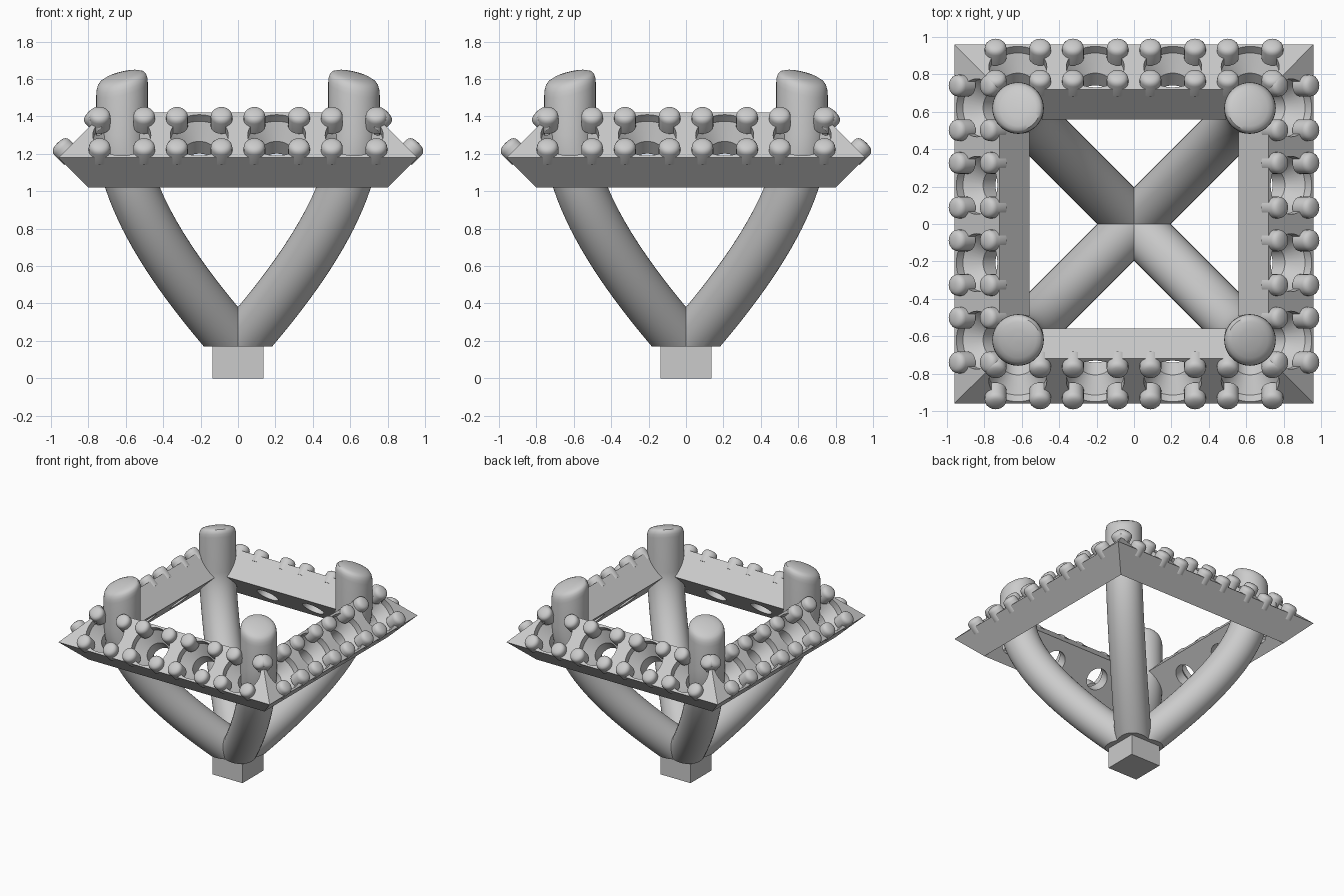
import bpy, bmesh
from math import sin, cos, pi, sqrt, radians
from mathutils import Matrix, Vector
from mathutils.geometry import interpolate_bezier

if "Cube" in bpy.data.objects:
    bpy.data.objects.remove(bpy.data.objects["Cube"])


def finish(name, bm, smooth=True):
    bmesh.ops.recalc_face_normals(bm, faces=bm.faces)
    me = bpy.data.meshes.new(name)
    bm.to_mesh(me)
    bm.free()
    ob = bpy.data.objects.new(name, me)
    bpy.context.collection.objects.link(ob)
    if smooth:
        smooth_by_angle(ob)
    return ob


def smooth_by_angle(ob):
    bpy.ops.object.select_all(action='DESELECT')
    bpy.context.view_layer.objects.active = ob
    ob.select_set(True)
    bpy.ops.object.shade_smooth_by_angle(angle=radians(35))


def skin(bm, rings, closed=False):
    """Bridge rings of points; cap the ends unless closed."""
    vs = [[bm.verts.new(p) for p in r] for r in rings]
    n = len(vs[0])
    pairs = list(zip(vs, vs[1:])) + ([(vs[-1], vs[0])] if closed else [])
    for a, b in pairs:
        for i in range(n):
            bm.faces.new((a[i], a[(i + 1) % n], b[(i + 1) % n], b[i]))
    if not closed:
        bm.faces.new(vs[0][::-1])
        bm.faces.new(vs[-1])


def lathe(bm, profile, mat, n):
    skin(bm, [[mat @ Vector((r * cos(2 * pi * i / n), r * sin(2 * pi * i / n), z))
               for i in range(n)] for r, z in profile])


def side_matrix(k, x):
    """Frame on the sloping outer face of side k, local z pointing outward."""
    return (Matrix.Rotation(k * pi / 2, 4, 'Z') @ Matrix.Translation((x, -0.84, 1.30))
            @ Matrix.Rotation(pi / 4, 4, 'X'))


SEATS = (-0.621, -0.207, 0.207, 0.621)

# Square frame with a tilted rectangular section
bm = bmesh.new()
section = [(0.80, 1.02), (0.96, 1.18), (0.72, 1.42), (0.56, 1.26)]
skin(bm, [[(sx * d, sy * d, z) for d, z in section]
          for sx, sy in ((1, 1), (-1, 1), (-1, -1), (1, -1))], closed=True)
frame = finish("square_frame", bm, smooth=False)

# Stepped seats drilled through every side
seat = [(0.155, 0.06), (0.155, -0.05), (0.088, -0.135), (0.085, -0.32)]
cutters = []
for k in range(4):
    bm = bmesh.new()
    for x in SEATS:
        lathe(bm, seat, side_matrix(k, x), 40)
    cut = finish("seat_cutter", bm, smooth=False)
    cut.hide_render = True
    cutters.append(cut)
    mod = frame.modifiers.new("seats", 'BOOLEAN')
    mod.operation, mod.solver, mod.object = 'DIFFERENCE', 'EXACT', cut
bpy.ops.object.select_all(action='DESELECT')
bpy.context.view_layer.objects.active = frame
frame.select_set(True)
bpy.ops.object.convert(target='MESH')
for cut in cutters:
    bpy.data.objects.remove(cut)
smooth_by_angle(frame)

# Four rounded beads around each seat
bead = [(0.058, -0.05), (0.058, 0.024), (0.055, 0.037), (0.048, 0.047),
        (0.037, 0.054), (0.02, 0.058), (0.006, 0.059)]
for k, side in enumerate(("front", "right", "back", "left")):
    bm = bmesh.new()
    for x in SEATS:
        for dx in (-0.119, 0.119):
            for dy in (-0.118, 0.118):
                lathe(bm, bead, side_matrix(k, x) @ Matrix.Translation((dx, dy, 0)), 24)
    finish(side + "_beads", bm)

# Curved corner prongs with slanted rounded tips
R, N = 0.138, 40
pts = interpolate_bezier(Vector((0, 0.17, 0)), Vector((0.31, 0.52, 0)),
                         Vector((0.62, 0.95, 0)), Vector((0.62, 1.30, 0)), 24)
path = [Vector((p.x * sqrt(2), p.y)) for p in pts]
path.insert(0, path[0] - (path[1] - path[0]).normalized() * 0.35)
top = path[-1].x
rings = []
for i, p in enumerate(path):
    t = (path[min(i + 1, len(path) - 1)] - path[max(i - 1, 0)]).normalized()
    if i == len(path) - 1:
        t = Vector((0, 1))
    rings.append([(p.x + R * cos(a) * t.y, R * sin(a), p.y - R * cos(a) * t.x)
                  for a in (2 * pi * j / N for j in range(N))])
tip = [(1, 1.545), (0.985, 1.572), (0.94, 1.594), (0.86, 1.608),
       (0.7, 1.618), (0.4, 1.626), (0.05, 1.628)]
for f, z in tip:
    rings.append([(top + R * f * cos(a), R * f * sin(a), z - 0.33 * R * f * cos(a))
                  for a in (2 * pi * j / N for j in range(N))])
for k in range(4):
    bm = bmesh.new()
    rot = Matrix.Rotation(pi / 4 + k * pi / 2, 4, 'Z')
    skin(bm, [[rot @ Vector(p) for p in r] for r in rings])
    res = bmesh.ops.bisect_plane(bm, geom=bm.verts[:] + bm.edges[:] + bm.faces[:],
                                 plane_co=(0, 0, 0.17), plane_no=(0, 0, 1), clear_inner=True)
    bmesh.ops.holes_fill(bm, edges=[e for e in bm.edges if e.is_boundary], sides=0)
    finish("corner_prong_%d" % (k + 1), bm)

# Base block
bm = bmesh.new()
bmesh.ops.create_cube(bm, size=1, matrix=Matrix.Translation((0, 0, 0.0875))
                      @ Matrix.Diagonal((0.272, 0.272, 0.175, 1)))
finish("base_block", bm, smooth=False)
